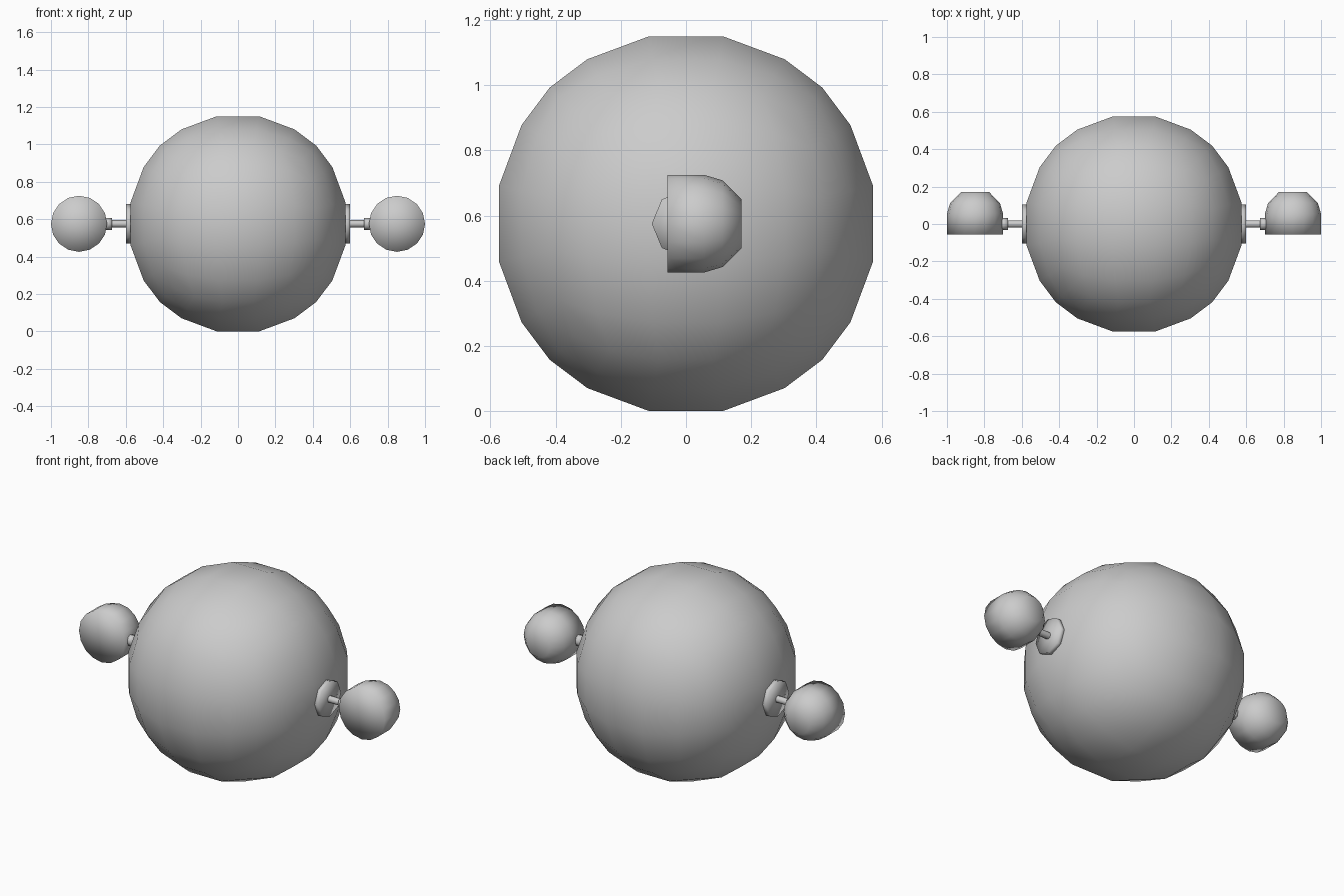
import bpy, bmesh, math
from mathutils import Vector, Matrix

if "Cube" in bpy.data.objects:
    bpy.data.objects.remove(bpy.data.objects["Cube"])

Z = 0.575  # height of the body centre


def finish(bm, name):
    bmesh.ops.recalc_face_normals(bm, faces=bm.faces)
    for f in bm.faces:
        f.smooth = True
    me = bpy.data.meshes.new(name)
    bm.to_mesh(me)
    bm.free()
    ob = bpy.data.objects.new(name, me)
    bpy.context.collection.objects.link(ob)
    return ob


def lathe(name, profile, sides, axis, origin):
    """Revolve (distance along axis, radius) points; radius 0 makes a pole."""
    bm = bmesh.new()
    rings = []
    for d, r in profile:
        n = sides if r else 1
        rings.append([bm.verts.new((r * math.cos(2 * math.pi * i / sides),
                                    r * math.sin(2 * math.pi * i / sides), d)) for i in range(n)])
    for a, b in zip(rings, rings[1:]):
        for i in range(sides):
            j = (i + 1) % sides
            quad = [a[i % len(a)], a[j % len(a)], b[j % len(b)], b[i % len(b)]]
            bm.faces.new(list(dict.fromkeys(quad)))
    rot = Vector((0, 0, 1)).rotation_difference(Vector(axis)).to_matrix().to_4x4()
    bm.transform(Matrix.Translation(origin) @ rot)
    return finish(bm, name)


# Round body: cube cut 5 x 5 per side and pushed out to a sphere
bm = bmesh.new()
bmesh.ops.create_cube(bm, size=2)
bmesh.ops.subdivide_edges(bm, edges=bm.edges[:], cuts=4, use_grid_fill=True)
for v in bm.verts:
    v.co = v.co.normalized() * 0.597 + Vector((0, 0, Z))
finish(bm, "body")

for side, s in (("left", -1), ("right", 1)):
    out = (s, 0, 0)
    # Mounting plate, arm and collar
    lathe(side + "_plate", [(0.565, 0), (0.565, 0.105), (0.60, 0.105), (0.60, 0)], 8, out, (0, 0, Z))
    lathe(side + "_arm", [(0.59, 0.02), (0.69, 0.02)], 8, out, (0, 0, Z))
    lathe(side + "_collar", [(0.675, 0), (0.675, 0.032), (0.715, 0.032), (0.715, 0)], 8, out, (0, 0, Z))
    # Lamp-like pod, flat at the front and rounded at the back
    lathe(side + "_pod", [(-0.057, 0), (-0.057, 0.15), (0.055, 0.15), (0.112, 0.133),
                          (0.17, 0.076), (0.17, 0)], 16, (0, 1, 0), (s * 0.85, 0, Z))
